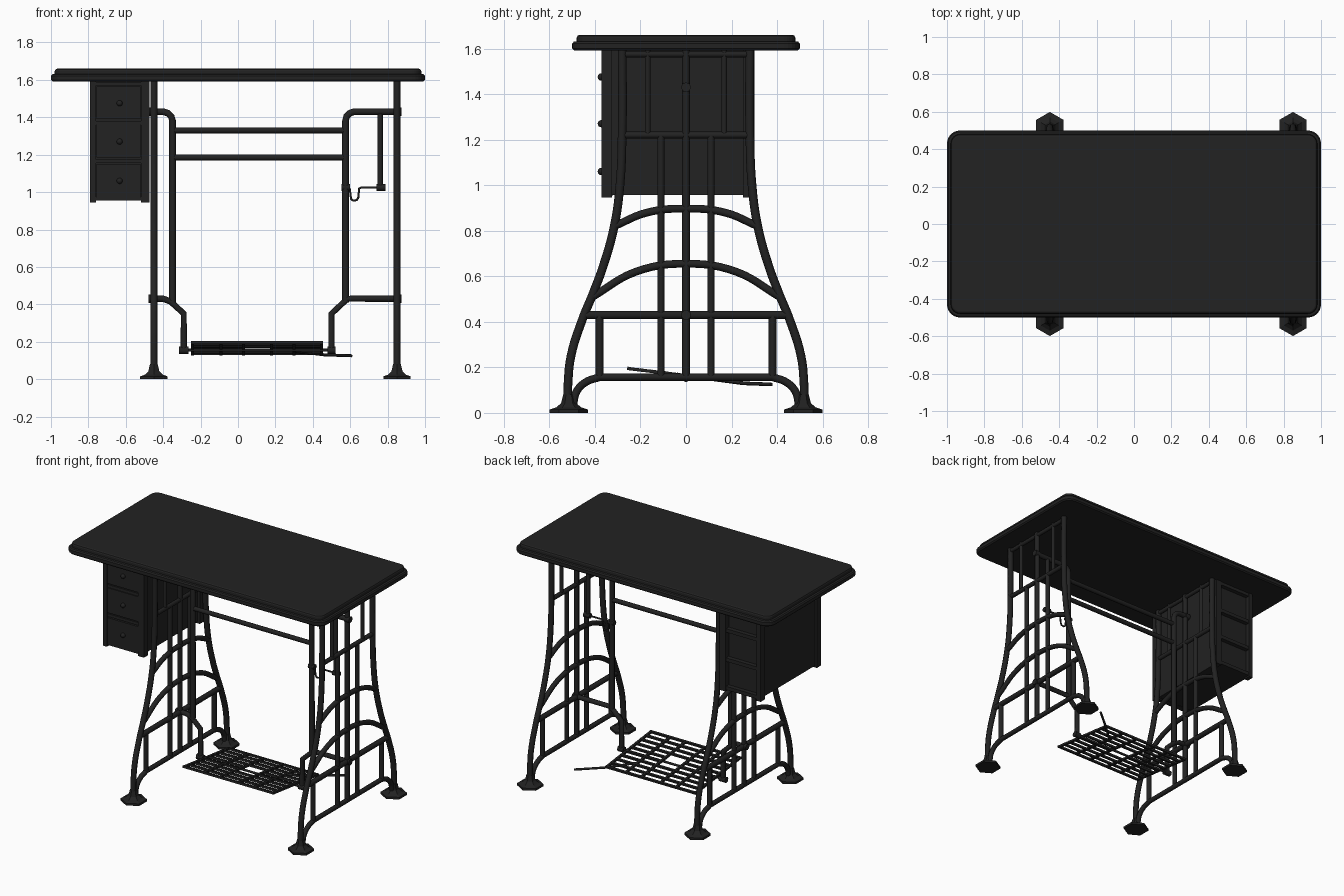
import bpy, bmesh, math
from mathutils import Matrix, Vector

if "Cube" in bpy.data.objects:
    bpy.data.objects.remove(bpy.data.objects["Cube"])

mat = bpy.data.materials.new("black_iron")
mat.diffuse_color = (0.016, 0.016, 0.016, 1)
mat.use_nodes = True
mat.node_tree.nodes["Principled BSDF"].inputs["Base Color"].default_value = mat.diffuse_color
mat.roughness = 0.6


def finish(name, bm, smooth=False):
    me = bpy.data.meshes.new(name)
    bmesh.ops.recalc_face_normals(bm, faces=bm.faces)
    for f in bm.faces:
        f.smooth = smooth
    bm.to_mesh(me)
    bm.free()
    me.materials.append(mat)
    ob = bpy.data.objects.new(name, me)
    bpy.context.collection.objects.link(ob)
    return ob


def box(bm, x0, x1, y0, y1, z0, z1):
    m = Matrix.Translation(((x0 + x1) / 2, (y0 + y1) / 2, (z0 + z1) / 2))
    bmesh.ops.create_cube(bm, size=1, matrix=m @ Matrix.Diagonal((x1 - x0, y1 - y0, z1 - z0, 1)))


def tubes(name, paths):
    """One object of round bars; each path is (radius, smooth, points)."""
    bm = bmesh.new()
    for r, smooth, pts in paths:
        cu = bpy.data.curves.new("path", 'CURVE')
        cu.dimensions = '3D'
        cu.bevel_depth = r
        cu.bevel_resolution = 2
        cu.resolution_u = 6
        cu.use_fill_caps = True
        if smooth:
            sp = cu.splines.new('BEZIER')
            sp.bezier_points.add(len(pts) - 1)
            for b, p in zip(sp.bezier_points, pts):
                b.co = p
                b.handle_left_type = b.handle_right_type = 'AUTO'
        else:
            sp = cu.splines.new('POLY')
            sp.points.add(len(pts) - 1)
            for b, p in zip(sp.points, pts):
                b.co = (*p, 1)
        tmp = bpy.data.objects.new("tmp", cu)
        bpy.context.collection.objects.link(tmp)
        bpy.context.view_layer.update()
        me = bpy.data.meshes.new_from_object(tmp.evaluated_get(bpy.context.evaluated_depsgraph_get()))
        bm.from_mesh(me)
        bpy.data.objects.remove(tmp)
        bpy.data.meshes.remove(me)
    ob = finish(name, bm, True)
    bpy.context.view_layer.objects.active = ob
    bpy.ops.object.select_all(action='DESELECT')
    ob.select_set(True)
    bpy.ops.object.shade_smooth_by_angle(angle=math.radians(50))
    return ob


def loft(bm, rings):
    vs = [[bm.verts.new(p) for p in ring] for ring in rings]
    n = len(vs[0])
    for a, b in zip(vs, vs[1:]):
        for i in range(n):
            bm.faces.new((a[i], a[(i + 1) % n], b[(i + 1) % n], b[i]))
    bm.faces.new(vs[0][::-1])
    bm.faces.new(vs[-1])


# Stepped tabletop with rounded corners
def rounded(inset, z, rad=0.07):
    ring = []
    for q, (sx, sy) in enumerate([(1, 1), (-1, 1), (-1, -1), (1, -1)]):
        for k in range(7):
            a = math.pi / 2 * (q + k / 6)
            ring.append((sx * (1 - rad) + (rad - inset) * math.cos(a),
                         sy * (0.5 - rad) + (rad - inset) * math.sin(a), z))
    return ring


bm = bmesh.new()
loft(bm, [rounded(i, z) for i, z in [(0.008, 1.592), (0, 1.6), (0, 1.622), (0.007, 1.63), (0.02, 1.632),
                                     (0.02, 1.648), (0.024, 1.656), (0.032, 1.66)]])
finish("tabletop", bm)

# Side frames with curved legs, arches, bars and hexagonal feet
LEG = [(0.28, 1.6), (0.28, 1.25), (0.29, 1.0), (0.315, 0.82), (0.365, 0.64), (0.41, 0.52),
       (0.455, 0.41), (0.505, 0.25), (0.518, 0.13), (0.52, 0.03)]
for side, X in (("left", -0.45), ("right", 0.85)):
    def P(pts):
        return [(X, y, z) for y, z in pts]
    paths = []
    for s in (1, -1):
        paths += [(0.019, True, P([(s * y, z) for y, z in LEG])),
                  (0.017, True, P([(s * 0.38, 0.157), (s * 0.44, 0.135), (s * 0.48, 0.095), (s * 0.495, 0.04)])),
                  (0.017, False, P([(s * 0.38, 0.157), (s * 0.38, 0.43)])),
                  (0.016, False, P([(s * 0.11, 0.157), (s * 0.11, 1.22)])),
                  (0.013, False, P([(s * 0.168, 1.22), (s * 0.168, 1.6)]))]
    paths += [(0.017, False, P([(0, 0.157), (0, 1.6)])),
              (0.016, False, P([(-0.39, 0.157), (0.39, 0.157)])),
              (0.018, False, P([(-0.44, 0.43), (0.44, 0.43)])),
              (0.015, False, P([(-0.28, 1.22), (0.28, 1.22)])),
              (0.014, False, P([(-0.28, 1.575), (0.28, 1.575)])),
              (0.017, True, P([(-0.315, 0.82), (-0.17, 0.88), (0, 0.897), (0.17, 0.88), (0.315, 0.82)])),
              (0.017, True, P([(-0.41, 0.51), (-0.22, 0.62), (0, 0.655), (0.22, 0.62), (0.41, 0.51)]))]
    tubes(side + "_frame", paths)
    bm = bmesh.new()
    for s in (1, -1):
        loft(bm, [[(X + r * math.sin(k * math.pi / 3), s * 0.515 + r * math.cos(k * math.pi / 3), z)
                   for k in range(6)]
                  for r, z in [(0.084, 0), (0.084, 0.015), (0.055, 0.024), (0.034, 0.042), (0.024, 0.08)]])
    finish(side + "_feet", bm)

# Inner support bars between the frames
tubes("inner_supports", [
    (0.018, False, [(-0.46, 0, 1.43), (-0.40, 0, 1.43), (-0.375, 0, 1.422), (-0.357, 0, 1.405),
                    (-0.35, 0, 1.38), (-0.35, 0, 0.41)]),
    (0.018, False, [(0.86, 0, 1.43), (0.62, 0, 1.43), (0.598, 0, 1.422), (0.581, 0, 1.405),
                    (0.575, 0, 1.38), (0.575, 0, 0.41)]),
    (0.017, False, [(-0.46, 0, 0.43), (-0.40, 0, 0.43), (-0.36, 0, 0.415), (-0.29, 0, 0.35), (-0.29, 0, 0.155)]),
    (0.017, False, [(0.86, 0, 0.43), (0.585, 0, 0.43), (0.5, 0, 0.35), (0.5, 0, 0.155)]),
    (0.016, False, [(-0.35, 0, 1.33), (0.575, 0, 1.33)]),
    (0.016, False, [(-0.35, 0, 1.185), (0.575, 0, 1.185)]),
    (0.014, False, [(0.76, 0, 1.43), (0.76, 0, 1.025)])])

# Crank rod with its drop bend
tubes("crank", [(0.006, False, [(0.575, 0, 1.025), (0.598, 0, 1.015), (0.604, 0, 0.965), (0.615, 0, 0.955),
                                (0.635, 0, 0.957), (0.643, 0, 0.97), (0.648, 0, 1.02), (0.66, 0, 1.025),
                                (0.76, 0, 1.025)])])

# Bearing collars along x
tubes("collars", [(r, False, [(x - w, 0, z), (x + w, 0, z)]) for x, z, r, w in [
    (-0.46, 1.43, 0.022, 0.018), (0.855, 1.43, 0.022, 0.02), (-0.46, 0.43, 0.022, 0.018),
    (0.855, 0.43, 0.022, 0.02), (0.577, 1.025, 0.018, 0.023), (0.765, 1.025, 0.018, 0.024),
    (-0.29, 0.155, 0.02, 0.025), (0.5, 0.155, 0.02, 0.022)]])

# Treadle: tilted grid of slats with a central opening, its axle and lever
bm = bmesh.new()
for i in range(10):
    y = -0.252 + i * 0.055
    for x0, x1 in ([(-0.25, 0.03), (0.18, 0.455)] if i in (4, 5) else [(-0.25, 0.455)]):
        box(bm, x0, x1, y - 0.008, y + 0.008, -0.007, 0.007)
for x in (-0.242, -0.09, 0.03, 0.18, 0.3, 0.447):
    box(bm, x - 0.008, x + 0.008, -0.255, 0.247, -0.008, 0.006)
treadle = finish("treadle", bm)
treadle.location.z = 0.165
treadle.rotation_euler.x = -0.12
tubes("treadle_axle", [(0.008, False, [(-0.29, 0, 0.155), (0.5, 0, 0.155)])])
tubes("treadle_lever", [(0.008, False, [(0.3, 0.1, 0.15), (0.46, 0.25, 0.13), (0.607, 0.375, 0.125)])])

# Drawer cabinet hung under the left end
bm = bmesh.new()
box(bm, -0.775, -0.49, -0.35, 0.265, 0.957, 1.595)
for x0, x1 in ((-0.79, -0.76), (-0.518, -0.472)):
    for y0, y1 in ((-0.37, -0.325), (0.25, 0.3)):
        box(bm, x0, x1, y0, y1, 0.945, 1.595)
for z in (0.955, 1.155, 1.36, 1.57):
    box(bm, -0.77, -0.5, 0.25, 0.295, z, z + 0.025)
    box(bm, -0.77, -0.5, -0.362, -0.32, z, z + 0.02)
finish("drawer_cabinet", bm)

# Three drawer fronts with round knobs
bm = bmesh.new()
kb = bmesh.new()
for z in (1.06, 1.27, 1.475):
    box(bm, -0.757, -0.521, -0.368, -0.33, z - 0.085, z + 0.09)
    bmesh.ops.create_uvsphere(kb, u_segments=16, v_segments=8, radius=0.016,
                              matrix=Matrix.Translation((-0.633, -0.372, z)))
finish("drawer_fronts", bm)
finish("drawer_knobs", kb, True)
